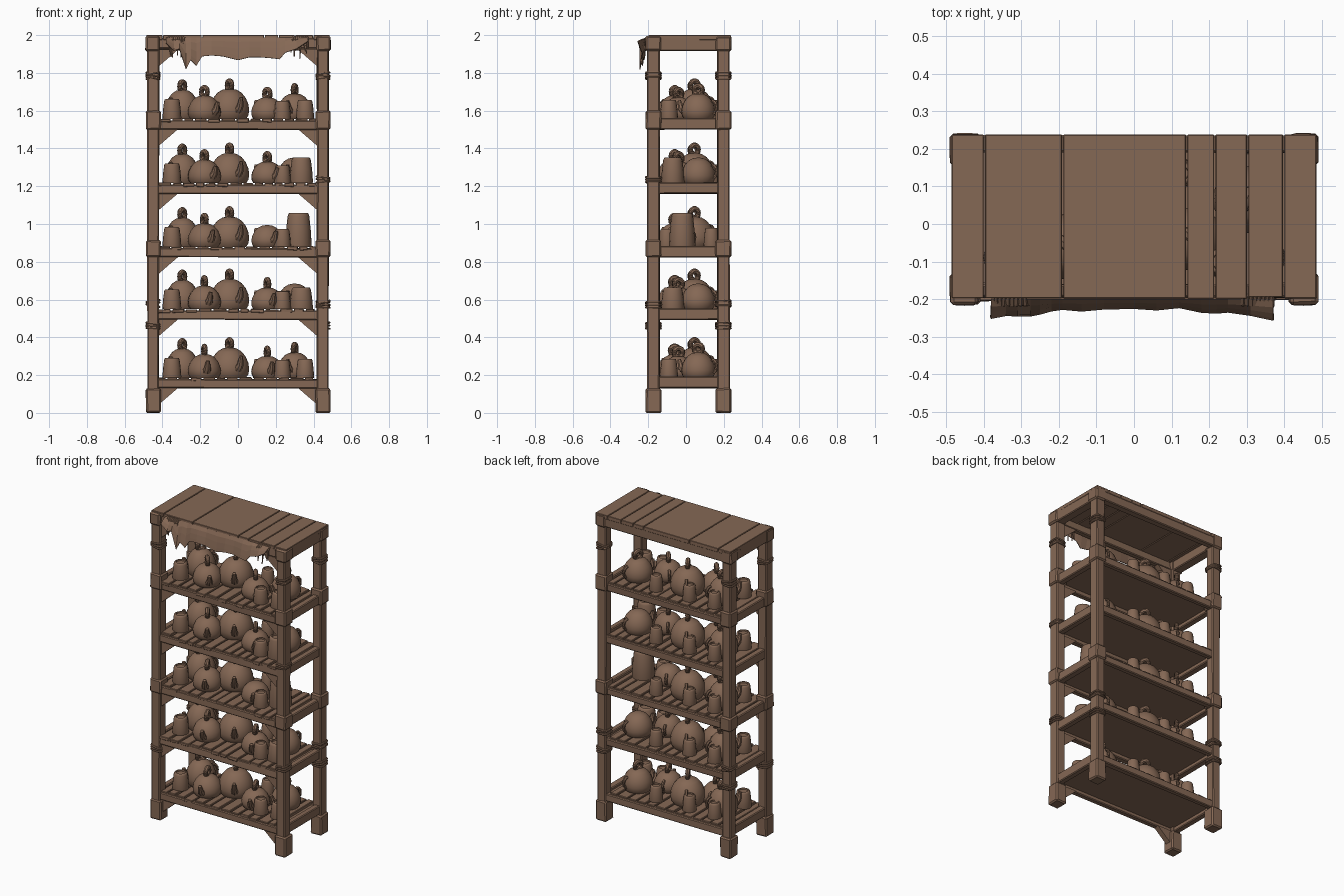
import bpy, bmesh, math, random
from mathutils import Vector, Matrix

random.seed(4)
cube = bpy.data.objects.get("Cube")
if cube:
    bpy.data.objects.remove(cube, do_unlink=True)

wood = bpy.data.materials.new("warm brown")
wood.use_nodes = True
COLOR = (0.235, 0.138, 0.09, 1)
wood.diffuse_color = COLOR
wood.node_tree.nodes["Principled BSDF"].inputs["Base Color"].default_value = COLOR


def finish(name, bm, smooth=False):
    bmesh.ops.recalc_face_normals(bm, faces=bm.faces)
    mesh = bpy.data.meshes.new(name)
    bm.to_mesh(mesh)
    bm.free()
    mesh.materials.append(wood)
    obj = bpy.data.objects.new(name, mesh)
    bpy.context.collection.objects.link(obj)
    if smooth:
        bpy.ops.object.select_all(action='DESELECT')
        obj.select_set(True)
        bpy.context.view_layer.objects.active = obj
        bpy.ops.object.shade_smooth_by_angle(angle=math.radians(40))
    return obj


def box(name, x, y, z, bevel=0.005, wobble=0.0):
    """Chamfered block from ranges, with slightly uneven corners."""
    bm = bmesh.new()
    bmesh.ops.create_cube(bm, size=1)
    for v in bm.verts:
        v.co = Vector([(r[0] + r[1]) / 2 + c * (r[1] - r[0]) for r, c in zip((x, y, z), v.co)])
        v.co += Vector([random.uniform(-wobble, wobble) for _ in range(3)])
    if bevel:
        bmesh.ops.bevel(bm, geom=bm.edges[:], offset=bevel, segments=1, affect='EDGES')
    return finish(name, bm)


def lathe(bm, profile, sides=20):
    """Add a surface of revolution around z from (radius, height) points."""
    rings = [[bm.verts.new((r * math.cos(a), r * math.sin(a), z))
              for a in [math.tau * i / sides for i in range(sides)]] for r, z in profile]
    for low, high in zip(rings, rings[1:]):
        for i in range(sides):
            j = (i + 1) % sides
            bm.faces.new((low[i], low[j], high[j], high[i]))
    bm.faces.new(rings[0])
    bm.faces.new(rings[-1])


def tube(bm, path, radii, sides=8, closed=False):
    """Add a round tube along a path."""
    rings, n = [], len(path)
    for i, p in enumerate(path):
        after = path[(i + 1) % n] if closed else path[min(i + 1, n - 1)]
        before = path[i - 1] if closed else path[max(i - 1, 0)]
        turn = (after - before).to_track_quat('Z', 'Y')
        rings.append([bm.verts.new(p + turn @ Vector((radii[i] * math.cos(a), radii[i] * math.sin(a), 0)))
                      for a in [math.tau * k / sides for k in range(sides)]])
    for a, b in zip(rings, rings[1:] + rings[:1] if closed else rings[1:]):
        for k in range(sides):
            m = (k + 1) % sides
            bm.faces.new((a[k], a[m], b[m], b[k]))
    if not closed:
        bm.faces.new(rings[0])
        bm.faces.new(rings[-1])


def teapot(x, y, z, r, h, facing, loop=True):
    bm = bmesh.new()
    lathe(bm, [(r * f, h * t) for f, t in ((.84, 0), (.96, .12), (1, .3), (.95, .5), (.82, .7),
                                          (.62, .86), (.56, .89), (.35, .97), (.1, 1))])
    # Lid loop, spout and side handle
    if loop:
        path = [Vector((.024 * math.cos(a), 0, h + .018 + .024 * math.sin(a)))
                for a in [math.tau * i / 14 for i in range(14)]]
        tube(bm, path, [.014] * 14, 8, True)
    tube(bm, [Vector((r * .85, 0, h * .3)), Vector((r * 1.08, 0, h * .42)), Vector((r * 1.2, 0, h * .72))],
         [.024, .018, .01])
    arc = [Vector((-r * .85 - r * .3 * math.sin(a), 0, h * (.45 + .26 * math.cos(a))))
           for a in [math.pi * i / 6 for i in range(7)]]
    tube(bm, arc, [.009] * 7, 6)
    bm.transform(Matrix.Translation((x, y, z)) @ Matrix.Rotation(math.radians(facing), 4, 'Z'))
    finish("teapot", bm, True)


def cup(x, y, z, r, h):
    bm = bmesh.new()
    lathe(bm, [(r * .97, 0), (r, h * .06), (r * .93, h * .5), (r * .82, h * .9), (r * .75, h * .98),
               (r * .68, h), (r * .58, h), (r * .55, h * .92)], 16)
    bm.transform(Matrix.Translation((x, y, z)))
    finish("cup", bm, True)


# Corner posts, feet, collars and rope bindings
FRONT, BACK = (-.205, -.14), (.165, .23)
for side in (-1, 1):
    for label, (y0, y1) in (("front", FRONT), ("back", BACK)):
        x0, x1 = sorted((side * .419, side * .479))
        box(label + "_post", (x0, x1), (y0, y1), (.02, 1.99), .006, .003)
        for z0, z1 in ((0, .13), (.825, .915), (1.5, 1.6)):
            box(label + "_collar", (x0 - .008, x1 + .01), (y0 - .009, y1 + .009), (z0, z1), .008, .002)
        heights = [1.785] + ([.57, 1.235] if side > 0 else [.46])
        if label == "back":
            heights = [1.785, .46, .58]
        for z in heights:
            bm = bmesh.new()
            for k in range(3):
                cx, cy = side * .45, (y0 + y1) / 2
                tilt = random.uniform(-.2, .2)
                path = []
                for i in range(16):
                    c, s = math.cos(math.tau * i / 16), math.sin(math.tau * i / 16)
                    px = math.copysign(abs(c) ** .4, c) * .034
                    py = math.copysign(abs(s) ** .4, s) * .039
                    path.append(Vector((cx + px, cy + py, z + k * .012 - .012 + tilt * px)))
                tube(bm, path, [.006] * 16, 6, True)
            finish("rope_binding", bm, True)

# Shelves: rails, cross slats on a thin board, and front corner braces
SHELVES = (.19, .553, .883, 1.22, 1.56)


def brace(side, top):
    bm = bmesh.new()
    corners = [(.425, top), (.315, top), (.425, top - .095)]
    face = bm.faces.new([bm.verts.new((side * x, -.19, z)) for x, z in corners])
    extruded = bmesh.ops.extrude_face_region(bm, geom=[face])["geom"]
    bmesh.ops.translate(bm, vec=(0, .035, 0), verts=[g for g in extruded if isinstance(g, bmesh.types.BMVert)])
    finish("corner_brace", bm)


for top in SHELVES:
    low, high = top - .06, top - .012
    box("shelf_front_rail", (-.43, .43), (-.2, -.165), (low, high), .005, .003)
    box("shelf_back_rail", (-.43, .43), (.185, .222), (low, high), .005, .003)
    box("shelf_board", (-.435, .435), (-.17, .19), (top - .035, top - .018), 0)
    for side in (-1, 1):
        x0, x1 = sorted((side * .43, side * .47))
        box("shelf_side_rail", (x0, x1), (-.15, .18), (low, top), .005, .002)
        brace(side, low + .004)
    x = -.425
    while x < .4:
        width = min(random.uniform(.05, .08), .425 - x)
        box("shelf_slat", (x, x + width - .01), (-.195 + random.uniform(-.012, .008), .21),
            (top - .022, top - random.uniform(0, .005)), .003, .002)
        x += width
for side in (-1, 1):
    brace(side, 1.925)

# Top frame and planks
box("top_back_rail", (-.47, .47), (.19, .235), (1.92, 1.985), .005, .002)
box("top_front_rail", (-.43, .43), (-.195, -.16), (1.93, 1.985), .005, .002)
for side in (-1, 1):
    x0, x1 = sorted((side * .422, side * .484))
    box("top_side_rail", (x0, x1), (-.205, .235), (1.918, 1.99), .005, .002)
    for y0, y1 in (FRONT, BACK):
        box("top_corner_cap", (x0 - .006, x1 + .006), (y0 - .01, y1 + .01), (1.915, 1.996), .009, .002)
SEAMS = (-.487, -.398, -.19, .14, .215, .302, .398, .487)
for a, b in zip(SEAMS, SEAMS[1:]):
    box("top_plank", (a + .002, b - .002), (-.2 + random.uniform(0, .006), .238), (1.975, 2.0), .002, 0)

# Pottery on each shelf, with a different right-hand vessel per shelf
RIGHT = ("pot", "short", "tall", "jar", "pot")
for n, (top, kind) in enumerate(zip(SHELVES, RIGHT)):
    z = top - .004
    cup(-.35, -.09, z, .05, .105)
    for x in (-.3, -.12, .12):
        cup(x, .135, z, .042, .1)
    teapot(-.295, .04, z, .09, .155, -125)
    teapot(-.178, -.06, z, .088, .125, -80 + 8 * n)
    teapot(-.045, .045, z, .105, .16, -60)
    teapot(.155, -.04, z, .085, .115, -75 + 6 * n, loop=(kind != "tall"))
    cup(.235, -.1, z, .045, .095)
    if kind == "tall":
        cup(.32, -.02, z, .07, .18)
    elif kind in ("short", "jar"):
        cup(.335, -.07, z, .062, .115 if kind == "short" else .135)
    else:
        cup(.355, -.09, z, .048, .1)
    if kind != "tall":
        teapot(.3, .065, z, .09, .135, -110, loop=(kind == "pot"))

# Ragged cloth hanging from the top front edge, fuller at both ends
DROPS = ((-.38, .03), (-.34, .07), (-.31, .06), (-.275, .17), (-.25, .12), (-.22, .15), (-.19, .10), (-.14, .095),
         (-.08, .1), (0, .12), (.06, .105), (.12, .105), (.18, .11), (.22, .115), (.25, .08), (.31, .06), (.37, .02))
bm = bmesh.new()
columns = []
for x, drop in DROPS:
    reach = .026 + .2 * x * x + .005 * math.sin(x * 40)
    columns.append([bm.verts.new((x, -.2 - reach * t ** .6, 1.988 - drop * t)) for t in (0, .2, .5, .8, 1)])
for a, b in zip(columns, columns[1:]):
    for k in range(4):
        bm.faces.new((a[k], b[k], b[k + 1], a[k + 1]))
cloth = finish("ragged_cloth", bm)
cloth.modifiers.new("thickness", 'SOLIDIFY').thickness = .005

# Frayed cords tying the cloth at both ends
for side in (-1, 1):
    bm = bmesh.new()
    for k in range(8):
        x = side * (.29 + .011 * k)
        end = 1.975 - random.uniform(.04, .1)
        tube(bm, [Vector((x, -.19, 1.992)), Vector((x, -.213, 1.975)),
                  Vector((x + random.uniform(-.015, .015), -.22, end))], [.006, .007, .003], 5)
    finish("frayed_cords", bm, True)
